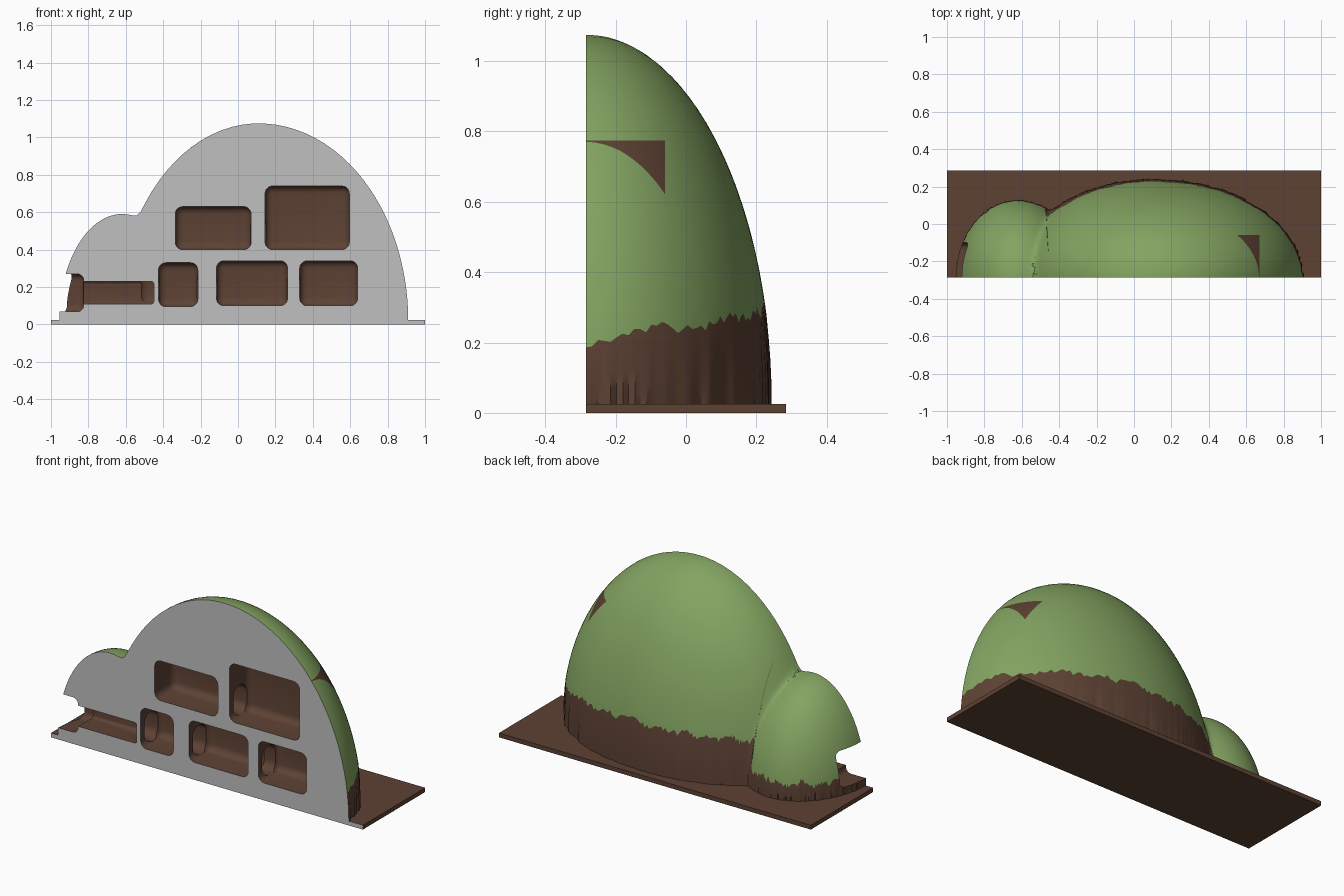
import bpy, bmesh, math, random
from mathutils import Vector

random.seed(4)
if "Cube" in bpy.data.objects:
    bpy.data.objects.remove(bpy.data.objects["Cube"])

FRONT = -0.285          # cutaway plane
GROUND = 0.02           # level the mound rises from
CORE_X = -0.45          # point inside both humps


def material(name, rgb):
    m = bpy.data.materials.new(name)
    m.use_nodes = True
    m.diffuse_color = (*rgb, 1)
    bsdf = m.node_tree.nodes["Principled BSDF"]
    bsdf.inputs["Base Color"].default_value = (*rgb, 1)
    bsdf.inputs["Roughness"].default_value = 0.9
    return m


MATS = [material("grass_green", (0.23, 0.37, 0.12)),
        material("soil_brown", (0.11, 0.054, 0.034)),
        material("section_grey", (0.53, 0.53, 0.53))]
GREEN, BROWN, GREY = 0, 1, 2


def make_object(name, bm):
    me = bpy.data.meshes.new(name)
    bm.to_mesh(me)
    bm.free()
    for m in MATS:
        me.materials.append(m)
    ob = bpy.data.objects.new(name, me)
    bpy.context.collection.objects.link(ob)
    return ob


def box(name, x, y, z, radius=0.0):
    """Box from three (low, high) ranges with rounded edges, soil coloured."""
    bm = bmesh.new()
    bmesh.ops.create_cube(bm, size=1)
    for v in bm.verts:
        v.co = [(lo + hi) / 2 + c * (hi - lo) for c, (lo, hi) in zip(v.co, (x, y, z))]
    if radius:
        bmesh.ops.bevel(bm, geom=bm.edges[:], offset=radius, segments=5,
                        profile=0.5, affect='EDGES')
    for f in bm.faces:
        f.material_index = BROWN
        f.smooth = True
    return make_object(name, bm)


# --- mound: two humps blended along rays from a shared inner point ---
def ray_hit(d, cx, radii):
    p = (CORE_X - cx) / radii[0]
    s = [c / r for c, r in zip(d, radii)]
    a = sum(c * c for c in s)
    b = s[0] * p
    return (-b + math.sqrt(b * b - a * (p * p - 1))) / a


def surface(azimuth, elevation):
    d = (math.cos(elevation) * math.cos(azimuth),
         math.cos(elevation) * math.sin(azimuth), math.sin(elevation))
    big = ray_hit(d, 0.11, (0.755, 0.53, 1.055))
    if CORE_X + big * d[0] > 0.11:
        big = ray_hit(d, 0.11, (0.8, 0.53, 1.055))
    small = ray_hit(d, -0.62, (0.335, 0.415, 0.57))
    top = max(big, small)
    r = top * ((big / top) ** 30 + (small / top) ** 30) ** (1 / 30)
    return Vector((CORE_X + r * d[0], FRONT + r * d[1], GROUND + r * d[2]))


def elevation_at(azimuth, height):
    lo, hi = 0.0, 1.2
    for _ in range(24):
        mid = (lo + hi) / 2
        if surface(azimuth, mid).z < height:
            lo = mid
        else:
            hi = mid
    return lo


COLS, SOIL_RINGS, GRASS_RINGS = 240, 4, 34
bm = bmesh.new()
pole = bm.verts.new(surface(0, math.pi / 2))
columns = []
wander = 0.0
for i in range(COLS + 1):
    az = math.pi * i / COLS
    foot = surface(az, 0)
    # ragged soil line, lower around the small hump
    wander = 0.75 * wander + random.uniform(-0.012, 0.012)
    if foot.x < -0.47:
        line = 0.12
    else:
        line = 0.2 + 0.1 * (foot.y - FRONT) / 0.53
    edge = elevation_at(az, line + wander + random.uniform(-0.01, 0.01))
    groove = random.uniform(0, 0.014) if 0 < i < COLS else 0
    col = []
    for j in range(SOIL_RINGS + GRASS_RINGS):
        if j <= SOIL_RINGS:
            t = j / SOIL_RINGS
            co = surface(az, edge * t)
            shrink = 1 - groove * (1 - t)
            co.x = CORE_X + (co.x - CORE_X) * shrink
            co.y = FRONT + (co.y - FRONT) * shrink
        else:
            t = (j - SOIL_RINGS) / GRASS_RINGS
            co = surface(az, edge + (math.pi / 2 - edge) * t)
        col.append(bm.verts.new(co))
    columns.append(col)
for a, b in zip(columns, columns[1:]):
    for j in range(len(a) - 1):
        f = bm.faces.new((a[j], b[j], b[j + 1], a[j + 1]))
        f.material_index = BROWN if j < SOIL_RINGS else GREEN
    bm.faces.new((a[-1], b[-1], pole))
bm.faces.new([c[0] for c in columns]).material_index = BROWN
section = bm.faces.new(columns[0] + [pole] + columns[-1][::-1])
section.material_index = GREY

# bare soil patch on the outer slope beside the large chamber
for co, no in (((0.672, 0, 0), (1, 0, 0)), ((0, -0.06, 0), (0, 1, 0)), ((0, 0, 0.775), (0, 0, 1))):
    area = [f for f in bm.faces if f.material_index == GREEN
            and f.calc_center_median().x > 0.4 and f.calc_center_median().z > 0.5]
    geom = set(area)
    for f in area:
        geom.update(f.edges)
        geom.update(f.verts)
    bmesh.ops.bisect_plane(bm, geom=list(geom), plane_co=co, plane_no=no, dist=1e-5)
for f in bm.faces:
    c = f.calc_center_median()
    if f.material_index == GREEN and 0.4 < c.x < 0.672 and c.y < -0.06 and 0.5 < c.z < 0.775:
        f.material_index = BROWN
    f.smooth = True
bmesh.ops.recalc_face_normals(bm, faces=bm.faces[:])
mound = make_object("mound", bm)

# --- hollows carved out of the section ---
cutters = []
chambers = [(-0.335, 0.07, 0.4, 0.63), (0.145, 0.595, 0.4, 0.74),
            (-0.425, -0.215, 0.095, 0.33), (-0.115, 0.265, 0.1, 0.34),
            (0.33, 0.64, 0.1, 0.34)]
for x0, x1, z0, z1 in chambers:
    cutters.append(box("chamber_cutter", (x0, x1), (-0.45, -0.11), (z0, z1), 0.04))
# entrance mouth and open passage
cutters.append(box("mouth_cutter", (-1.15, -0.825), (-0.5, -0.1), (0.068, 0.27), 0.035))
cutters.append(box("passage_cutter", (-0.9, -0.45), (-0.45, -0.15), (0.11, 0.23), 0.015))
# hidden doorways between neighbouring chambers
for x0, x1, z0 in ((-0.53, -0.35, 0.103), (-0.28, -0.05, 0.107),
                   (0.2, 0.4, 0.107), (0.0, 0.215, 0.407)):
    cutters.append(box("doorway_cutter", (x0, x1), (-0.25, -0.133), (z0, z0 + 0.165), 0.05))

bpy.context.view_layer.objects.active = mound
for cutter in cutters:
    cutter.hide_render = True
    mod = mound.modifiers.new("carve", 'BOOLEAN')
    mod.operation = 'DIFFERENCE'
    mod.solver = 'EXACT'
    mod.object = cutter
    bpy.ops.object.modifier_apply(modifier=mod.name)
    bpy.data.objects.remove(cutter)

# --- base plate with its front edge in the section colour ---
plate = box("base_plate", (-1, 1), (FRONT, -FRONT), (0, 0.025))
for f in plate.data.polygons:
    f.use_smooth = False
    if f.normal.y < -0.9:
        f.material_index = GREY

bpy.ops.object.select_all(action='DESELECT')
mound.select_set(True)
bpy.context.view_layer.objects.active = mound
bpy.ops.object.shade_smooth_by_angle(angle=math.radians(35))
